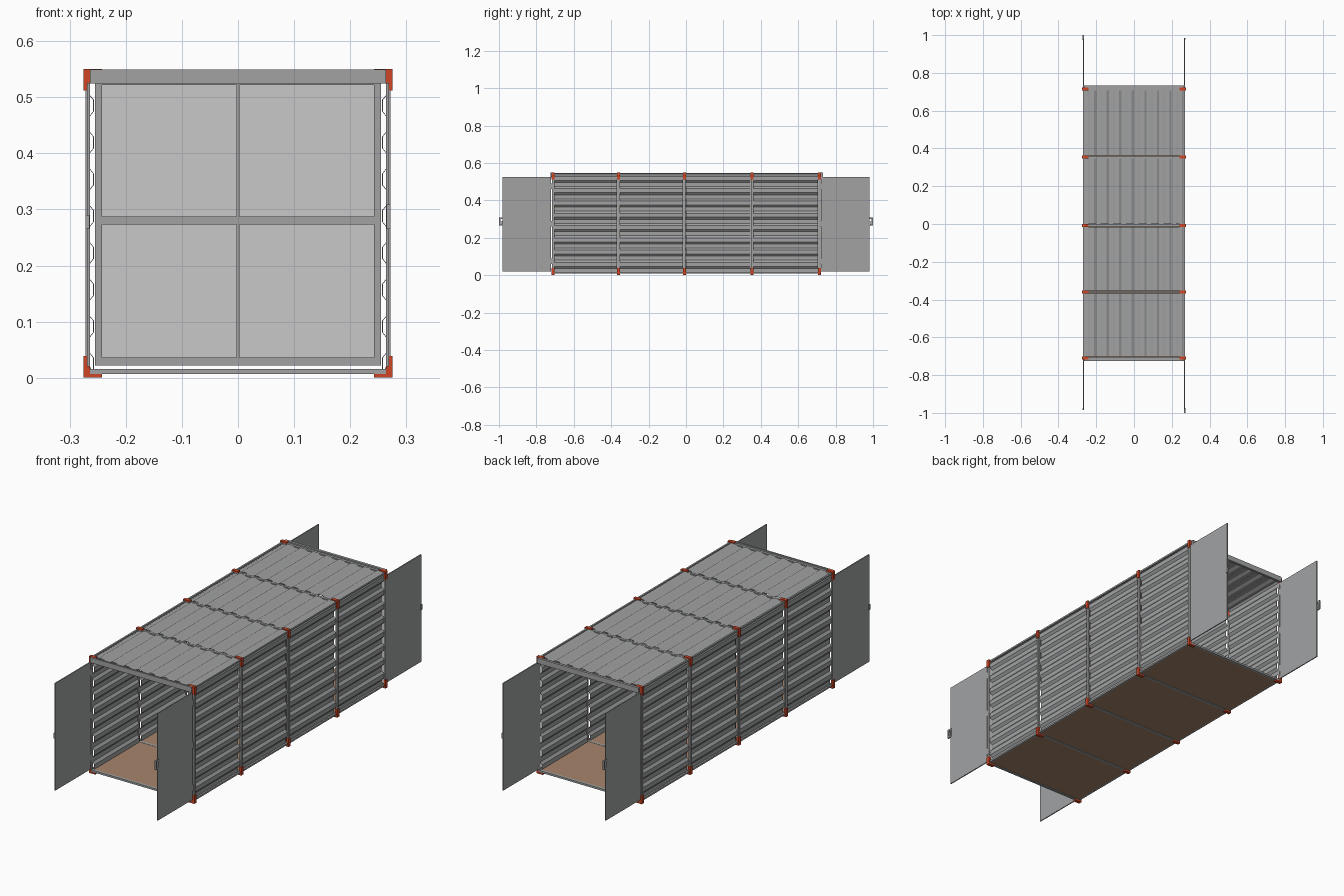
import bpy, bmesh, math
from mathutils import Vector

if "Cube" in bpy.data.objects:
    bpy.data.objects.remove(bpy.data.objects["Cube"])


def material(name, rgb):
    m = bpy.data.materials.new(name)
    m.diffuse_color = (*rgb, 1)
    m.use_nodes = True
    m.node_tree.nodes["Principled BSDF"].inputs["Base Color"].default_value = m.diffuse_color
    return m


STEEL = material("grey steel", (0.36, 0.365, 0.37))
PANE = material("pale pane", (0.58, 0.58, 0.58))
RED = material("corner red", (0.62, 0.06, 0.018))
WOOD = material("plywood brown", (0.38, 0.235, 0.15))


def make(name, bm, mat):
    bmesh.ops.recalc_face_normals(bm, faces=bm.faces)
    me = bpy.data.meshes.new(name)
    bm.to_mesh(me)
    bm.free()
    me.materials.append(mat)
    ob = bpy.data.objects.new(name, me)
    bpy.context.collection.objects.link(ob)
    return ob


def boxes(name, spans, mat):
    """One object made of boxes given as (x0, x1, y0, y1, z0, z1)."""
    bm = bmesh.new()
    for x0, x1, y0, y1, z0, z1 in spans:
        vs = bmesh.ops.create_cube(bm, size=1)["verts"]
        for v in vs:
            v.co = Vector(((x0 + x1) / 2 + v.co.x * (x1 - x0),
                           (y0 + y1) / 2 + v.co.y * (y1 - y0),
                           (z0 + z1) / 2 + v.co.z * (z1 - z0)))
    return make(name, bm, mat)


def corrugated(name, place, start, end, outer, inner, y0, y1, waves=8):
    """Trapezoid sheet running along y; place(t, depth, y) gives the point."""
    bm = bmesh.new()
    step = (end - start) / waves
    pts = []
    for i in range(waves):
        a = start + i * step
        pts += [(a, inner), (a + 0.32 * step, inner),
                (a + 0.50 * step, outer), (a + 0.82 * step, outer)]
    pts.append((end, inner))
    rows = []
    for shift in (0, -0.0015):       # outer skin, inner skin
        rows.append([[bm.verts.new(place(t, d + shift, y)) for t, d in pts]
                     for y in (y0, y1)])
    n = len(pts)
    for i in range(n - 1):
        for r in rows:
            bm.faces.new((r[0][i], r[0][i + 1], r[1][i + 1], r[1][i]))
        for k in (0, 1):
            bm.faces.new((rows[0][k][i], rows[0][k][i + 1],
                          rows[1][k][i + 1], rows[1][k][i]))
    for i in (0, n - 1):
        bm.faces.new((rows[0][0][i], rows[0][1][i], rows[1][1][i], rows[1][0][i]))
    return make(name, bm, mat=STEEL)


FRAMES = (-0.71, -0.36, -0.008, 0.354, 0.714)
H = 0.55

# Ring frames with red corner brackets
for i, y in enumerate(FRAMES, 1):
    a, b = y - 0.006, y + 0.006
    ring = [(-0.264, 0.264, a, b, 0.007, 0.016),
            (-0.264, 0.264, a, b, 0.534, 0.543)]
    corners = []
    for s in (-1, 1):
        ring.append((*sorted((s * 0.264, s * 0.272)), a, b, 0.007, 0.543))
        c, d = y - 0.008, y + 0.008
        side = sorted((s * 0.264, s * 0.275))
        foot = sorted((s * 0.242, s * 0.264))
        corners += [(*side, c, d, 0, 0.039), (*foot, c, d, 0, 0.007),
                    (*side, c, d, 0.512, H), (*foot, c, d, 0.543, H)]
    boxes(f"ring_frame_{i}", ring, STEEL)
    boxes(f"corner_brackets_{i}", corners, RED)

# Corrugated walls, roof and plywood floor in each bay
for i in range(4):
    y0, y1 = FRAMES[i] + 0.008, FRAMES[i + 1] - 0.008
    for s, side in ((-1, "left"), (1, "right")):
        corrugated(f"{side}_wall_{i + 1}", lambda t, d, y: (s * d, y, t),
                   0.015, 0.54, 0.268, 0.2585, y0, y1)
    corrugated(f"roof_panel_{i + 1}", lambda t, d, y: (t, y, d),
               -0.266, 0.266, 0.546, 0.539, y0, y1)
    boxes(f"floor_{i + 1}", [(-0.262, 0.262, y0 - 0.002, y1 + 0.002, 0.010, 0.015)], WOOD)

# Long edge rails
for s, side in ((-1, "left"), (1, "right")):
    x = sorted((s * 0.262, s * 0.27))
    boxes(f"{side}_rails", [(*x, -0.704, 0.708, 0.010, 0.018),
                            (*x, -0.704, 0.708, 0.537, 0.545)], STEEL)

# Headers above both openings
boxes("front_header", [(-0.264, 0.264, -0.724, -0.716, 0.524, 0.549)], STEEL)
boxes("back_header", [(-0.264, 0.264, 0.720, 0.732, 0.524, 0.549)], STEEL)

# Middle partition: four panes in a grey frame
boxes("partition_panes", [(-0.25, 0.25, -0.003, 0.003, 0.026, 0.526)], PANE)
bars = [(-0.255, 0.255, -0.007, 0.007, 0.022, 0.036),
        (-0.255, 0.255, -0.007, 0.007, 0.522, 0.532),
        (-0.255, 0.255, -0.007, 0.007, 0.273, 0.287),
        (-0.003, 0.003, -0.007, 0.007, 0.036, 0.522)]
for s in (-1, 1):
    bars.append((*sorted((s * 0.242, s * 0.255)), -0.007, 0.007, 0.036, 0.522))
boxes("partition_frame", bars, STEEL)

# Four doors swung open, with latch loops on one door of each pair
for sy, end in ((-1, "front"), (1, "back")):
    for sx, side in ((-1, "left"), (1, "right")):
        x = sorted((sx * 0.264, sx * 0.269))
        boxes(f"{end}_{side}_door",
              [(*x, *sorted((sy * 0.722, sy * 0.982)), 0.02, 0.525)], STEEL)
        # hinge pins joining door to post
        boxes(f"{end}_{side}_hinges",
              [(*x, *sorted((sy * 0.712, sy * 0.722)), z, z + 0.03)
               for z in (0.06, 0.26, 0.46)], STEEL)
        lx = sorted((sx * 0.265, sx * 0.272))
        if sx == -sy:
            def span(p, q):
                return sorted((sy * p, sy * q))
            boxes(f"{end}_{side}_latch",
                  [(*lx, *span(0.975, 1.0), 0.265, 0.273),
                   (*lx, *span(0.975, 1.0), 0.301, 0.309),
                   (*lx, *span(0.992, 1.0), 0.273, 0.301),
                   (*lx, *span(0.975, 0.982), 0.273, 0.301)], STEEL)
        else:
            boxes(f"{end}_{side}_catch",
                  [(*lx, *sorted((sy * 0.976, sy * 0.986)), 0.265, 0.29)], STEEL)
